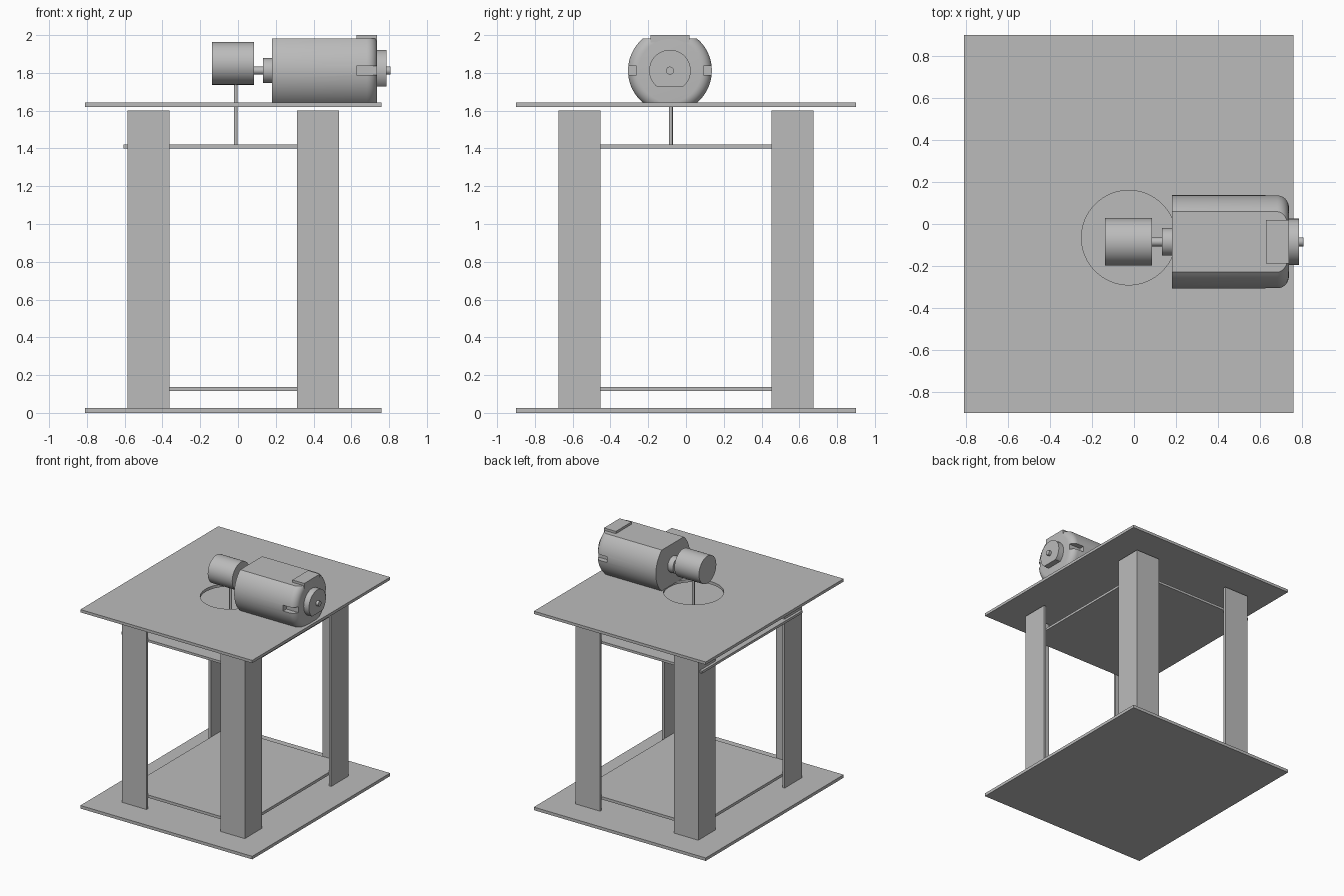
import bpy, bmesh, math
from mathutils import Matrix, Vector

cube = bpy.data.objects.get("Cube")
if cube:
    bpy.data.objects.remove(cube, do_unlink=True)

GREY = (0.5, 0.5, 0.5, 1.0)
grey = bpy.data.materials.new("plain grey")
grey.use_nodes = True
grey.diffuse_color = GREY
grey.node_tree.nodes["Principled BSDF"].inputs["Base Color"].default_value = GREY

CX = -0.025                  # middle of the frame
AY, AZ = -0.085, 1.812       # motor axis


def finish(name, bm, smooth=False):
    bmesh.ops.recalc_face_normals(bm, faces=bm.faces[:])
    mesh = bpy.data.meshes.new(name)
    bm.to_mesh(mesh)
    bm.free()
    mesh.materials.append(grey)
    obj = bpy.data.objects.new(name, mesh)
    bpy.context.collection.objects.link(obj)
    if smooth:
        smooth_object(obj)
    return obj


def select(obj):
    bpy.ops.object.select_all(action='DESELECT')
    obj.select_set(True)
    bpy.context.view_layer.objects.active = obj


def smooth_object(obj):
    select(obj)
    bpy.ops.object.shade_smooth_by_angle(angle=math.radians(30))


def box(name, x, y, z):
    bm = bmesh.new()
    bmesh.ops.create_cube(bm, size=1)
    for v in bm.verts:
        v.co = [(r[0] + r[1]) / 2 + c * (r[1] - r[0]) for c, r in zip(v.co, (x, y, z))]
    return finish(name, bm)


def rod(name, start, end, radius, sides=48, flat=None):
    """Cylinder between two points, with an optional flat cut at a height below its axis."""
    a, b = Vector(start), Vector(end)
    turn = (b - a).to_track_quat('Z', 'Y').to_matrix().to_4x4()
    bm = bmesh.new()
    bmesh.ops.create_cone(bm, cap_ends=True, segments=sides, radius1=radius, radius2=radius,
                          depth=(b - a).length, matrix=Matrix.Translation((a + b) / 2) @ turn)
    if flat:
        slice_off(bm, a.z - flat, -1)
    return finish(name, bm, smooth=True)


def slice_off(bm, z, side):
    geom = bm.verts[:] + bm.edges[:] + bm.faces[:]
    cut = bmesh.ops.bisect_plane(bm, geom=geom, plane_co=(0, 0, z), plane_no=(0, 0, side),
                                 clear_outer=True)
    edges = [e for e in cut["geom_cut"] if isinstance(e, bmesh.types.BMEdge)]
    bmesh.ops.contextual_create(bm, geom=edges)


def carve(obj, cutter):
    mod = obj.modifiers.new("carve", 'BOOLEAN')
    mod.operation = 'DIFFERENCE'
    mod.solver = 'EXACT'
    mod.object = cutter
    cutter.hide_render = True
    select(obj)
    bpy.ops.object.modifier_apply(modifier=mod.name)
    bpy.data.objects.remove(cutter, do_unlink=True)


# Base, top plate with round hole, and the two inner shelves
box("base_plate", (-0.81, 0.76), (-0.9, 0.9), (0, 0.025))
top = box("top_plate", (-0.81, 0.76), (-0.9, 0.9), (1.62, 1.643))
carve(top, rod("hole_cutter", (CX, -0.065, 1.5), (CX, -0.065, 1.7), 0.225, 64))
smooth_object(top)
box("lower_shelf", (CX - 0.54, CX + 0.54), (-0.655, 0.655), (0.115, 0.138))
box("upper_shelf", (-0.607, 0.495), (-0.655, 0.655), (1.4, 1.42))

# Four angle-section legs, corners outward
OX, OY, W, T = 0.56, 0.675, 0.223, 0.02
section = [(0, 0), (W, 0), (W, T), (T, T), (T, W), (0, W)]
for sx, xname in ((1, "left"), (-1, "right")):
    for sy, yname in ((-1, "front"), (1, "back")):
        bm = bmesh.new()
        face = bm.faces.new([bm.verts.new((CX + sx * (OX - u), sy * (OY - v), 0.025))
                             for u, v in section])
        up = bmesh.ops.extrude_face_region(bm, geom=[face])["geom"]
        bmesh.ops.translate(bm, vec=(0, 0, 1.575),
                            verts=[g for g in up if isinstance(g, bmesh.types.BMVert)])
        finish(f"{yname}_{xname}_leg", bm)

# Motor can: revolved profile with a rounded rear edge, flattened above and below
R, X0, X1, F = 0.222, 0.18, 0.737, 0.055
profile = [(X0, 0), (X0, R)]
for i in range(9):
    t = math.pi / 2 * i / 8
    profile.append((X1 - F + F * math.sin(t), R - F + F * math.cos(t)))
profile.append((X1, 0))
bm = bmesh.new()
pts = [bm.verts.new((x, AY, AZ + r)) for x, r in profile]
wire = [bm.edges.new(pair) for pair in zip(pts, pts[1:])]
bmesh.ops.spin(bm, geom=pts + wire, cent=(0, AY, AZ), axis=(1, 0, 0),
               angle=2 * math.pi, steps=64)
bmesh.ops.remove_doubles(bm, verts=bm.verts[:], dist=0.0001)
bmesh.ops.recalc_face_normals(bm, faces=bm.faces[:])
for side in (1, -1):
    slice_off(bm, AZ + side * 0.169, side)
can = finish("motor_can", bm)

# Side slots at the rear of the can
for side in (1, -1):
    ys = sorted((AY + side * 0.178, AY + side * 0.3))
    carve(can, box("slot_cutter", (0.627, 0.8), ys, (1.788, 1.836)))
smooth_object(can)

# Motor fittings along the axis
box("terminal_block", (0.628, 0.737), (AY - 0.103, AY + 0.103), (1.96, 2.0))
rod("rear_boss", (0.73, AY, AZ), (0.785, AY, AZ), 0.11, 48, flat=0.085)
rod("rear_shaft", (0.78, AY, AZ), (0.807, AY, AZ), 0.021, 24)
rod("front_bearing", (0.133, AY, AZ), (0.185, AY, AZ), 0.066)
rod("drive_shaft", (0.08, AY, AZ), (0.14, AY, AZ), 0.021, 24)

# Off-centre cam and the push rod below it
rod("cam", (-0.138, AY, 1.85), (0.086, AY, 1.85), 0.113, 64)
rod("push_rod", (-0.012, AY + 0.005, 1.41), (-0.012, AY + 0.005, 1.76), 0.01, 16)
